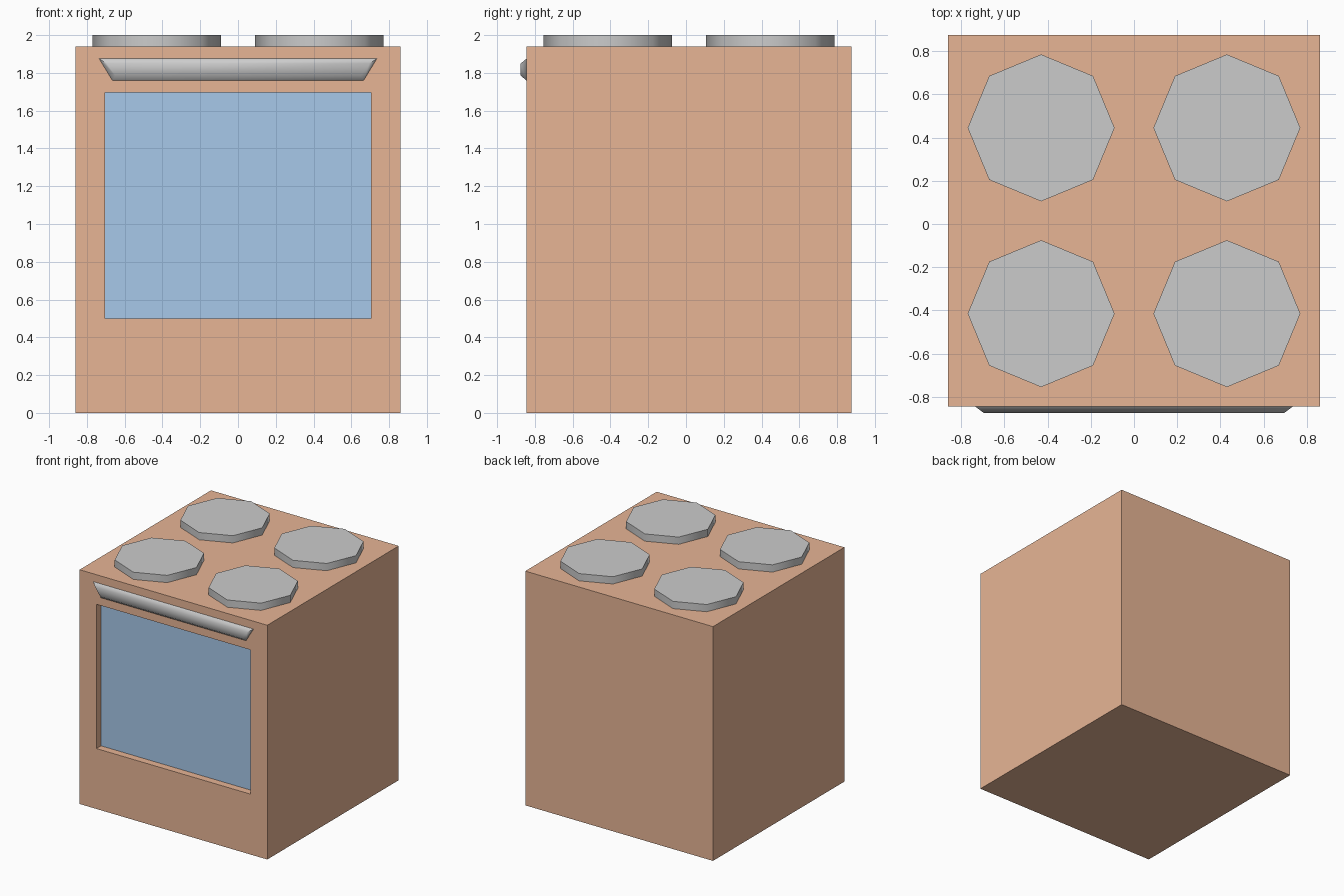
import bpy, bmesh, math

if "Cube" in bpy.data.objects:
    bpy.data.objects.remove(bpy.data.objects["Cube"])

BACK, FRONT = 0.875, -0.845
HALF_W, TOP = 0.86, 1.94
WIN_X, WIN_Z0, WIN_Z1, RECESS = 0.705, 0.50, 1.695, 0.06


def material(name, rgb):
    m = bpy.data.materials.new(name)
    m.diffuse_color = (*rgb, 1)
    m.use_nodes = True
    m.node_tree.nodes["Principled BSDF"].inputs["Base Color"].default_value = m.diffuse_color
    return m


def add_object(name, bm, mat=None):
    bmesh.ops.recalc_face_normals(bm, faces=bm.faces)
    me = bpy.data.meshes.new(name)
    bm.to_mesh(me)
    bm.free()
    ob = bpy.data.objects.new(name, me)
    bpy.context.collection.objects.link(ob)
    if mat:
        me.materials.append(mat)
    return ob


def smooth(ob, angle):
    bpy.ops.object.select_all(action='DESELECT')
    ob.select_set(True)
    bpy.context.view_layer.objects.active = ob
    bpy.ops.object.shade_smooth_by_angle(angle=math.radians(angle))


orange = material("oven_orange", (0.8, 0.46, 0.3))
blue = material("window_blue", (0.39, 0.58, 0.82))

# Oven body: box whose front face is inset and pushed in for the window recess
bm = bmesh.new()
bmesh.ops.create_cube(bm, size=1)
for v in bm.verts:
    v.co = (v.co.x * 2 * HALF_W,
            BACK if v.co.y > 0 else FRONT,
            TOP if v.co.z > 0 else 0)
bm.normal_update()
front = next(f for f in bm.faces if f.normal.y < -0.9)
bmesh.ops.inset_individual(bm, faces=[front], thickness=0.1)
for v in front.verts:
    v.co = (math.copysign(WIN_X, v.co.x), FRONT,
            WIN_Z1 if v.co.z > TOP / 2 else WIN_Z0)
floor = bmesh.ops.extrude_discrete_faces(bm, faces=[front])["faces"][0]
for v in floor.verts:
    v.co.y += RECESS
bmesh.ops.delete(bm, geom=[floor], context='FACES_ONLY')
add_object("oven_body", bm, orange)

# Oven window: pane closing the back of the recess
bm = bmesh.new()
corners = [(-WIN_X, WIN_Z0), (WIN_X, WIN_Z0), (WIN_X, WIN_Z1), (-WIN_X, WIN_Z1)]
bm.faces.new([bm.verts.new((x, FRONT + RECESS, z)) for x, z in corners])
bm.normal_update()
window = add_object("oven_window", bm, blue)
if window.data.polygons[0].normal.y > 0:
    window.data.flip_normals()

# Door handle: trapezoid block tapering away from the door
bm = bmesh.new()
rings = []
for y, bottom, top, z0, z1 in ((FRONT, 0.665, 0.735, 1.76, 1.875),
                               (-0.875, 0.65, 0.695, 1.785, 1.85)):
    rings.append([bm.verts.new(p) for p in ((-bottom, y, z0), (bottom, y, z0),
                                            (top, y, z1), (-top, y, z1))])
wall, outer = rings
bm.faces.new(outer)
for i in range(4):
    j = (i + 1) % 4
    bm.faces.new((wall[i], wall[j], outer[j], outer[i]))
smooth(add_object("door_handle", bm), 80)

# Four octagonal hob plates
for row, y in (("front", -0.415), ("back", 0.445)):
    for side, x in (("left", -0.43), ("right", 0.43)):
        bpy.ops.mesh.primitive_cylinder_add(vertices=8, radius=0.34, depth=2 - TOP,
                                            location=(x, y, (2 + TOP) / 2))
        plate = bpy.context.object
        plate.name = f"hob_plate_{row}_{side}"
        smooth(plate, 60)
